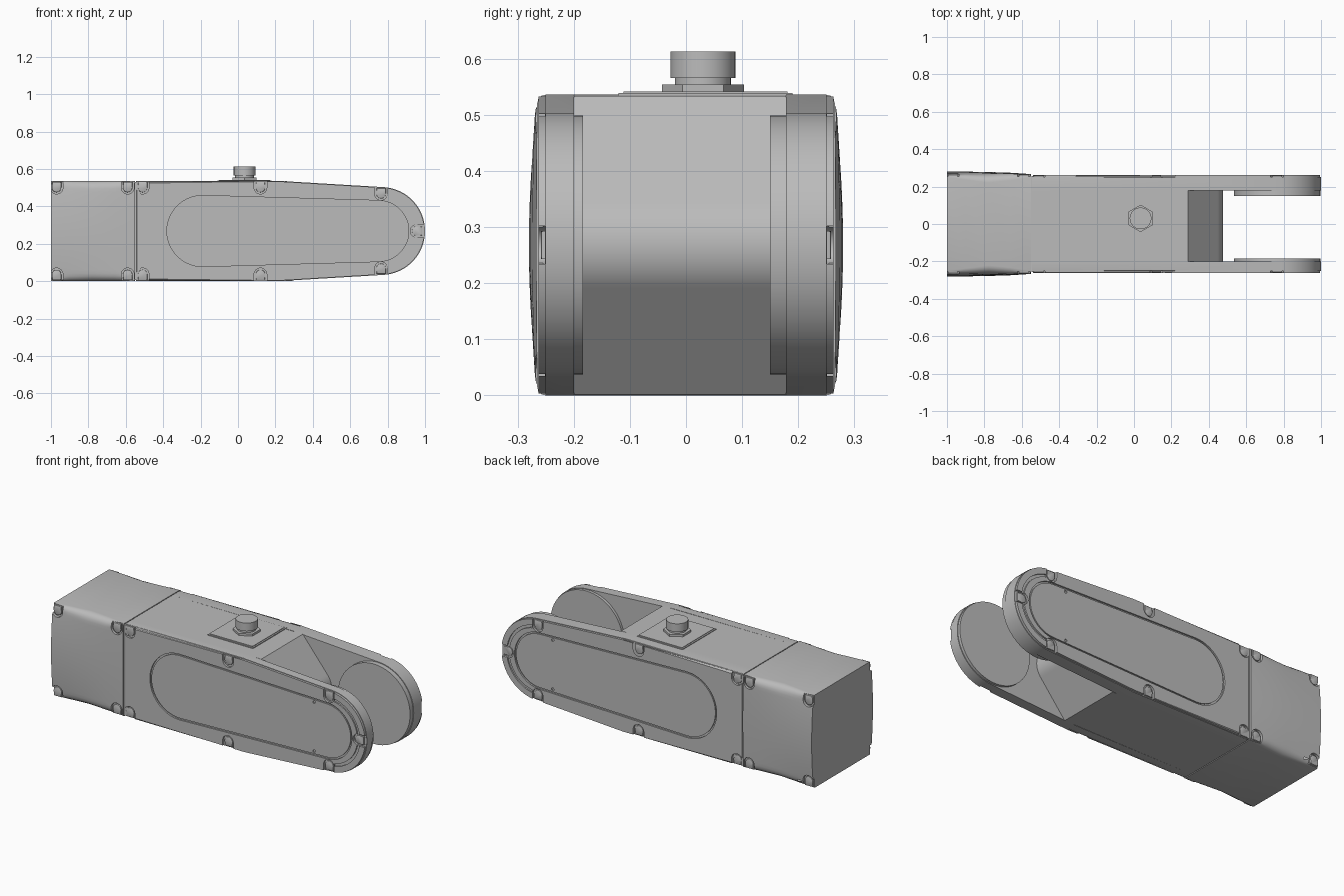
import bpy, bmesh, math

if "Cube" in bpy.data.objects:
    bpy.data.objects.remove(bpy.data.objects["Cube"])

GREY = bpy.data.materials.new("neutral_grey")
COLOR = (0.5, 0.5, 0.5, 1)
GREY.diffuse_color = COLOR
GREY.use_nodes = True
GREY.node_tree.nodes["Principled BSDF"].inputs["Base Color"].default_value = COLOR

H = 0.536            # overall housing height
MID = H / 2
SEAM = -0.545        # joint between rear block and main housing
PIVOT, RAD = 0.765, 0.235
CLIPS = [SEAM + 0.035, 0.12]


def make(name, bm):
    bmesh.ops.recalc_face_normals(bm, faces=bm.faces)
    mesh = bpy.data.meshes.new(name)
    bm.to_mesh(mesh)
    bm.free()
    obj = bpy.data.objects.new(name, mesh)
    bpy.context.collection.objects.link(obj)
    mesh.materials.append(GREY)
    return obj


def slab(name, pts, y0, y1, bevel=0):
    """Extrude an x-z outline from y0 to y1; optionally chamfer the y1 rim."""
    bm = bmesh.new()
    near = [bm.verts.new((x, y0, z)) for x, z in pts]
    far = [bm.verts.new((x, y1, z)) for x, z in pts]
    bm.faces.new(near)
    bm.faces.new(far)
    for i in range(len(pts)):
        j = (i + 1) % len(pts)
        bm.faces.new((near[i], near[j], far[j], far[i]))
    if bevel:
        rim = [e for e in bm.edges if all(v in far for v in e.verts)]
        bmesh.ops.bevel(bm, geom=rim, offset=bevel, segments=2,
                        profile=0.5, affect='EDGES')
    return make(name, bm)


def arc(cx, cz, r, a0, a1, n=24):
    steps = [math.radians(a0 + (a1 - a0) * i / n) for i in range(n + 1)]
    return [(cx + r * math.cos(a), cz + r * math.sin(a)) for a in steps]


def arm_outline(d=0):
    return ([(SEAM + d, d), (0.22, d)]
            + arc(PIVOT, MID, RAD - d, -86, 86, 40)
            + [(0.22, H - d), (SEAM + d, H - d)])


def pill(d=0):
    """Tapered rounded panel outline."""
    return (arc(0.75, MID, 0.163 - d, -88, 88)
            + arc(-0.19, MID, 0.19 - d, 88, 272))


def tab(x, z, r, angle):
    """U shape that opens toward the given direction."""
    a = math.radians(angle)
    pts = arc(x, z, r, angle + 90, angle + 270, 14)
    ex, ez = 0.09 * math.cos(a), 0.09 * math.sin(a)
    return pts + [(pts[-1][0] + ex, pts[-1][1] + ez),
                  (pts[0][0] + ex, pts[0][1] + ez)]


def clip_fill(x, z, r, angle, reach):
    """Short tab that stays within the housing edge."""
    a = math.radians(angle)
    pts = arc(x, z, r, angle + 90, angle + 270, 14)
    ex, ez = reach * math.cos(a), reach * math.sin(a)
    return pts + [(pts[-1][0] + ex, pts[-1][1] + ez),
                  (pts[0][0] + ex, pts[0][1] + ez)]


def cut(obj, cutters):
    for c in cutters:
        mod = obj.modifiers.new("cut", 'BOOLEAN')
        mod.operation, mod.solver, mod.object = 'DIFFERENCE', 'EXACT', c
    bpy.context.view_layer.update()
    deps = bpy.context.evaluated_depsgraph_get()
    mesh = bpy.data.meshes.new_from_object(obj.evaluated_get(deps))
    obj.modifiers.clear()
    obj.data = mesh
    for c in cutters:
        bpy.data.objects.remove(c)


def round_part(name, x, y, z0, z1, r, n=40, turn=0):
    bm = bmesh.new()
    ring = arc(x, y, r, turn, turn + 360, n)[:-1]
    low = bm.faces.new([bm.verts.new((px, py, z0)) for px, py in ring])
    top = bmesh.ops.extrude_face_region(bm, geom=[low])["geom"]
    for v in top:
        if isinstance(v, bmesh.types.BMVert):
            v.co.z = z1
    # keep the base closed
    if not low.is_valid:
        bmesh.ops.holes_fill(bm, edges=bm.edges)
    return make(name, bm)


# Rear block: lofted sections with bowed sides
def section(bm, x, width, bow, r, n=28):
    half = []
    for i in range(n + 1):
        t = math.sin(math.radians(-90 + 180 * i / n))
        gap = max(0, r - MID * (1 - abs(t)))
        y = width - bow * t * t - (r - math.sqrt(max(0, r * r - gap * gap)))
        half.append((y, MID * (1 + t)))
    loop = half + [(-y, z) for y, z in reversed(half)]
    return [bm.verts.new((x, y, z)) for y, z in loop]


bm = bmesh.new()
loops = [section(bm, *s) for s in ((-1, 0.28, 0.018, 0.015),
                                   (-0.9, 0.28, 0.018, 0.025),
                                   (-0.78, 0.278, 0.012, 0.045),
                                   (-0.66, 0.274, 0.006, 0.035),
                                   (SEAM - 0.005, 0.267, 0.002, 0.015))]
for a, b in zip(loops, loops[1:]):
    for i in range(len(a)):
        j = (i + 1) % len(a)
        bm.faces.new((a[i], a[j], b[j], b[i]))
bm.faces.new(loops[0])
bm.faces.new(loops[-1])
rear = make("rear_block", bm)
rear_spots = [(x, z, a) for x in (-0.97, SEAM - 0.045)
              for z, a in ((0.5, 90), (H - 0.5, -90))]
cut(rear, [slab("cutter", tab(x, z, 0.034, a), s * 0.254, s * 0.32)
           for s in (1, -1) for x, z, a in rear_spots])

# Recessed neck that closes the seam
slab("seam_neck", [(SEAM - 0.02, 0.006), (SEAM + 0.02, 0.006),
                   (SEAM + 0.02, H - 0.006), (SEAM - 0.02, H - 0.006)],
     -0.255, 0.255)

# Core with a blunt wedge nose between the fork arms
slab("core_wedge", [(SEAM, 0), (0.29, 0.002)]
     + arc(0.36, MID, 0.115, -42, 42, 16)
     + [(0.29, H - 0.002), (SEAM, H)], -0.2, 0.178)

# Fork arms, covers and clips on both sides
for side, s, inner, boss in (("left", 1, 0.178, 0.15), ("right", -1, 0.2, 0.184)):
    slab(side + "_arm", arm_outline(), s * inner, s * 0.25, 0.006)
    slab(side + "_pivot_boss", arc(PIVOT, MID, RAD - 0.004, 0, 360, 56)[:-1],
         s * (inner + 0.01), s * boss, 0.004)

    cover = slab(side + "_cover", arm_outline(0.003), s * 0.24, s * 0.263, 0.009)
    spots = [(x, z, a) for x in CLIPS
             for z, a in ((0.5, 90), (H - 0.5, -90))]
    spots += [(0.765, 0.467, 90), (0.765, H - 0.467, -90), (0.955, MID, 0)]
    cutters = [slab("cutter", tab(x, z, 0.034, a), s * 0.251, s * 0.3)
               for x, z, a in spots]
    cutters.append(slab("cutter", pill(), s * 0.254, s * 0.3))
    ring = arc(PIVOT, MID, 0.198, -80, 80, 32) + arc(PIVOT, MID, 0.183, 80, -80, 32)
    cutters.append(slab("cutter", ring, s * 0.255, s * 0.3))
    cut(cover, cutters)

    panel = slab(side + "_side_panel", pill(0.009), s * 0.25, s * 0.261, 0.003)
    cut(panel, [slab("cutter", arc(0.67, z, 0.008, 0, 360, 12)[:-1],
                     s * 0.255, s * 0.3) for z in (0.41, H - 0.41)])

    for i, (x, z, a) in enumerate(spots + rear_spots):
        main = i < len(spots)
        slab(side + "_clip", clip_fill(x, z, 0.025, a, 0.03),
             s * 0.245, s * (0.258 if main else 0.264), 0.003)

# Access plate on top
plate = (-0.11, 0.18, -0.12, 0.19)
for name, d, z in (("plate_rim", 0, 0.539), ("access_plate", 0.009, 0.542)):
    x0, x1, y0, y1 = plate[0] + d, plate[1] - d, plate[2] + d, plate[3] - d
    bm = bmesh.new()
    bmesh.ops.create_cube(bm, size=1)
    for v in bm.verts:
        v.co = (x1 if v.co.x > 0 else x0, y1 if v.co.y > 0 else y0,
                z if v.co.z > 0 else 0.53)
    make(name, bm)

# Cable connector
CX, CY = 0.035, 0.03
round_part("connector_hex", CX, CY, 0.535, 0.554, 0.073, 6, 30)
round_part("connector_neck", CX, CY, 0.55, 0.57, 0.05)
round_part("connector_cap", CX, CY, 0.566, 0.613, 0.058)

# Smooth curved faces, keep edges crisp
for obj in bpy.context.scene.objects:
    if obj.type == 'MESH':
        obj.data.shade_smooth()
        obj.data.set_sharp_from_angle(angle=math.radians(28))
